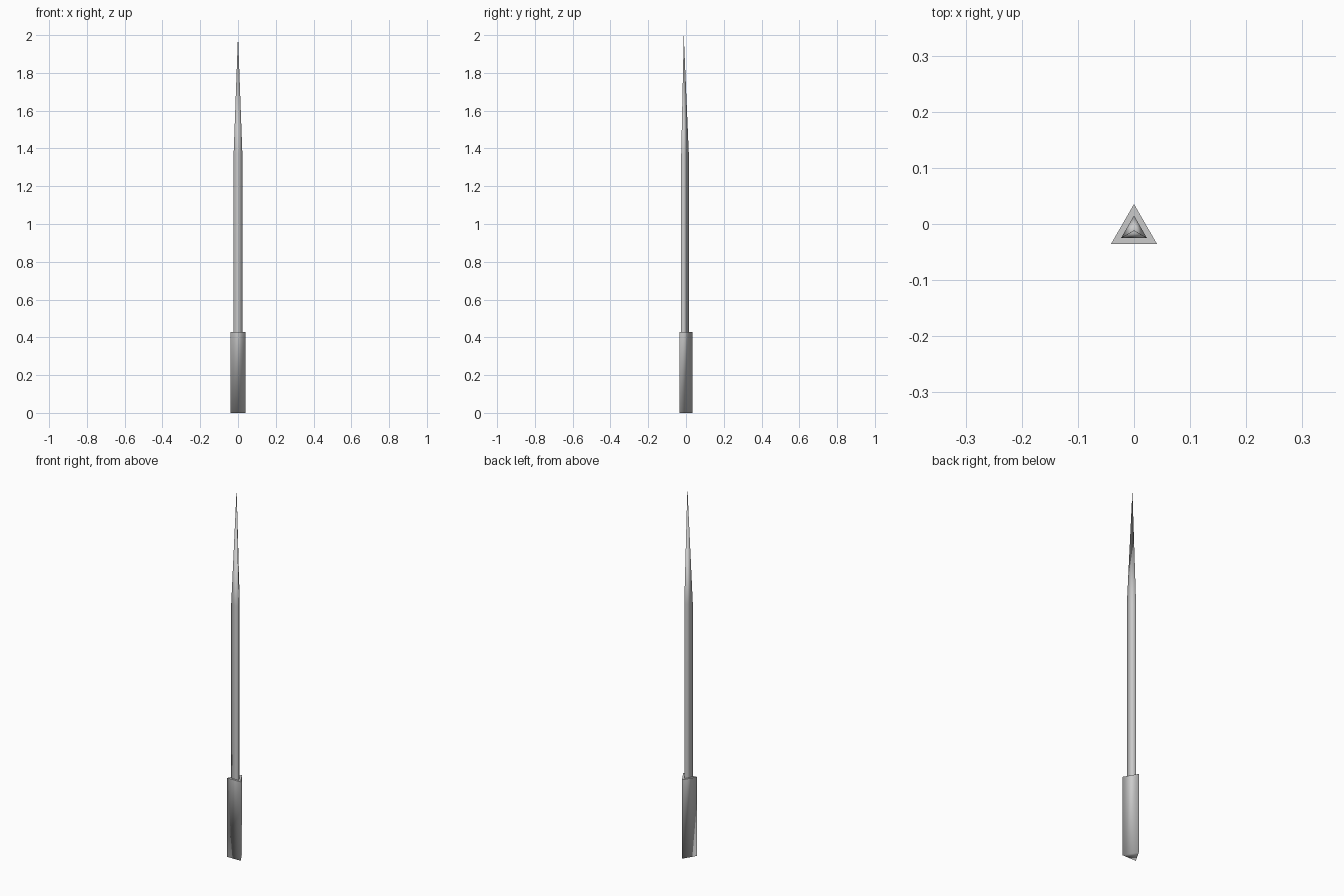
import bpy, bmesh
from math import cos, sin, pi

if "Cube" in bpy.data.objects:
    bpy.data.objects.remove(bpy.data.objects["Cube"])

CY = -0.0118  # triangle centroid, so the handle's bounds are centred on y = 0


def triangle(bm, r, z):
    """Ring of three vertices, one corner pointing to the back."""
    return [bm.verts.new((r * cos(a), CY + r * sin(a), z))
            for a in (pi / 2 + i * 2 * pi / 3 for i in range(3))]


def bridge(bm, lower, upper, smooth=True):
    for i in range(3):
        j = (i + 1) % 3
        bm.faces.new((lower[i], lower[j], upper[j], upper[i])).smooth = smooth


def finish(bm, name):
    bmesh.ops.recalc_face_normals(bm, faces=bm.faces)
    mesh = bpy.data.meshes.new(name)
    bm.to_mesh(mesh)
    bm.free()
    bpy.context.collection.objects.link(bpy.data.objects.new(name, mesh))


# Handle: thick triangular prism with a flat top
bm = bmesh.new()
bottom, top = triangle(bm, 0.0473, 0), triangle(bm, 0.0473, 0.428)
bridge(bm, bottom, top)
bm.faces.new(bottom[::-1]).smooth = True
bm.faces.new(top)
finish(bm, "handle")

# Blade: slim triangular shaft tapering to a point
bm = bmesh.new()
base, shoulder = triangle(bm, 0.0268, 0.428), triangle(bm, 0.0268, 1.37)
bridge(bm, base, shoulder)
bm.faces.new(base[::-1])
tip = bm.verts.new((0, CY, 2))
for i in range(3):
    bm.faces.new((shoulder[i], shoulder[(i + 1) % 3], tip)).smooth = True
finish(bm, "blade")
